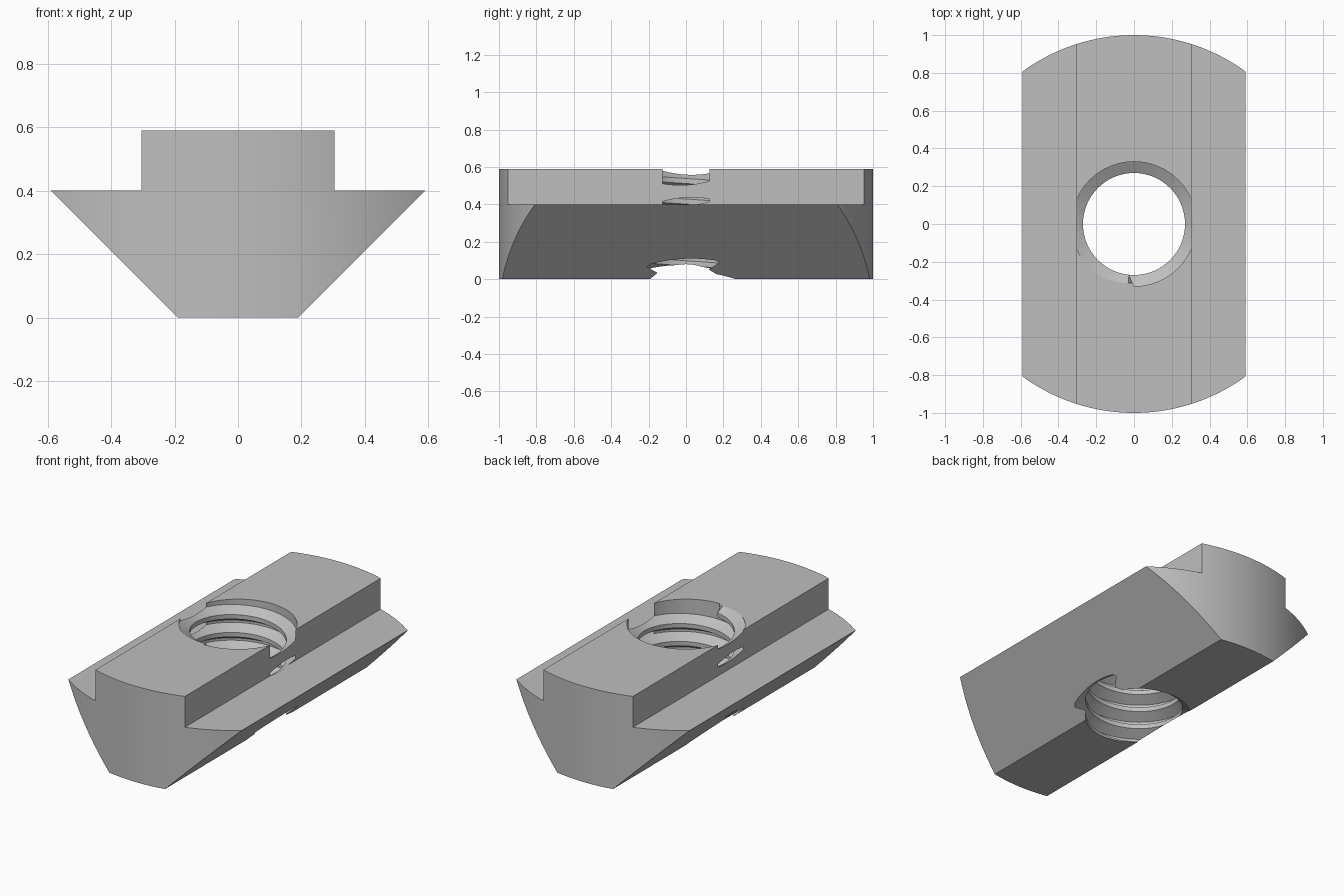
import bpy
import bmesh
from math import cos, sin, pi, radians

cube = bpy.data.objects.get("Cube")
if cube:
    bpy.data.objects.remove(cube, do_unlink=True)

steel = bpy.data.materials.new("plain_grey_steel")
steel.use_nodes = True
grey = (0.52, 0.52, 0.52, 1.0)
steel.diffuse_color = grey
steel.node_tree.nodes["Principled BSDF"].inputs["Base Color"].default_value = grey


def make_object(name, bm):
    bmesh.ops.recalc_face_normals(bm, faces=bm.faces)
    mesh = bpy.data.meshes.new(name)
    bm.to_mesh(mesh)
    bm.free()
    mesh.materials.append(steel)
    obj = bpy.data.objects.new(name, mesh)
    bpy.context.collection.objects.link(obj)
    return obj


def apply_boolean(target, cutter, operation):
    mod = target.modifiers.new(operation.lower(), 'BOOLEAN')
    mod.operation = operation
    mod.solver = 'EXACT'
    mod.object = cutter
    cutter.hide_render = True
    bpy.context.view_layer.objects.active = target
    bpy.ops.object.modifier_apply(modifier=mod.name)
    bpy.data.objects.remove(cutter, do_unlink=True)


# Body: mirrored dovetail profile extruded along y
half = [(0.19, 0), (0.59, 0.40), (0.305, 0.40), (0.305, 0.59)]
profile = half + [(-x, z) for x, z in reversed(half)]
bm = bmesh.new()
face = bm.faces.new([bm.verts.new((x, -1.2, z)) for x, z in profile])
ext = bmesh.ops.extrude_face_region(bm, geom=[face])
moved = [v for v in ext["geom"] if isinstance(v, bmesh.types.BMVert)]
bmesh.ops.translate(bm, verts=moved, vec=(0, 2.4, 0))
nut = make_object("slot_nut", bm)

# Rounded ends: keep only what lies inside a unit cylinder
bm = bmesh.new()
bmesh.ops.create_cone(bm, cap_ends=True, segments=192, radius1=1, radius2=1, depth=4)
apply_boolean(nut, make_object("end_rounding", bm), 'INTERSECT')


# Threaded hole: helical grid, four levels per turn of the groove
MINOR, MAJOR, PITCH = 0.27, 0.33, 0.11
STEPS, TURNS, LAST = 64, 9, 6          # the ridge stops after turn LAST
START_Z = 0.4975 - LAST * PITCH
OFFSETS = (-0.0415, -0.007, 0.007, 0.0415)
LEVELS = 4 * TURNS


def thread_vert(bm, i, j):
    turn, k = divmod(j, 4)
    ridge = turn - 1 if k == 0 else turn
    wide = k in (1, 2) or ridge >= LAST
    radius = MAJOR if wide else MINOR
    angle = 2 * pi * i / STEPS - pi / 2
    z = START_Z + PITCH * (turn + i / STEPS) + OFFSETS[k]
    return bm.verts.new((radius * cos(angle), radius * sin(angle), z))


bm = bmesh.new()
cols = [[thread_vert(bm, i, j) for j in range(LEVELS + (4 if i == 0 else 0))]
        for i in range(STEPS)]
cols.append(cols[0][4:])               # one full turn meets the next one up
for a, b in zip(cols, cols[1:]):
    for j in range(LEVELS - 1):
        bm.faces.new((a[j], b[j], b[j + 1], a[j + 1]))

# Close both ends with fans well outside the body
for j, tip_z in ((0, -0.8), (LEVELS - 1, 1.5)):
    loop = [c[j] for c in cols[:-1]] + [cols[0][j + k] for k in (4, 3, 2, 1)]
    tip = bm.verts.new((0, 0, tip_z))
    for a, b in zip(loop, loop[1:] + loop[:1]):
        bm.faces.new((a, b, tip))
apply_boolean(nut, make_object("thread_cutter", bm), 'DIFFERENCE')

# Smooth curved walls, keep hard edges
bpy.ops.object.select_all(action='DESELECT')
nut.select_set(True)
bpy.context.view_layer.objects.active = nut
bpy.ops.object.shade_smooth_by_angle(angle=radians(25))
